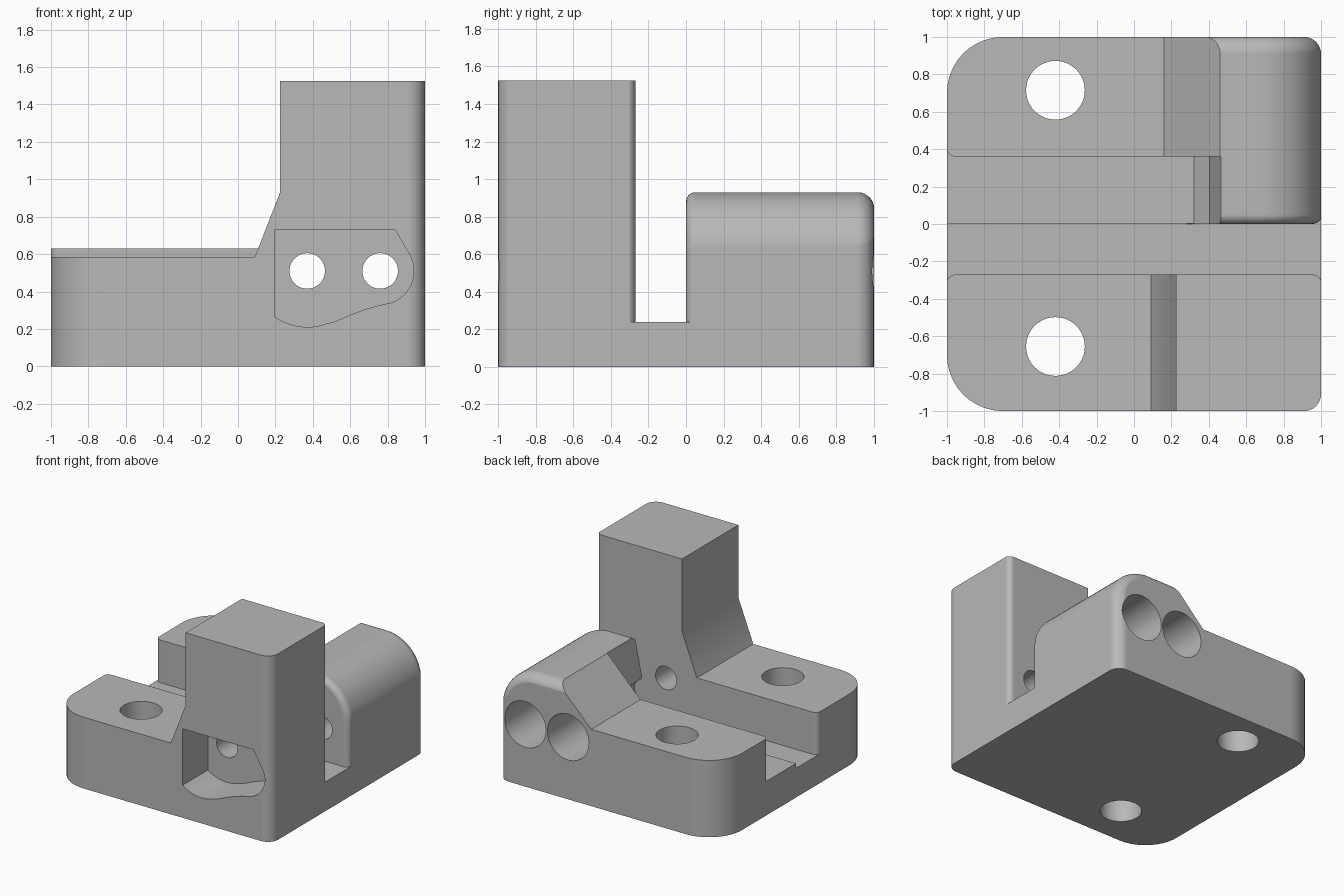
import bpy
import bmesh
from math import sin, cos, pi, radians

if "Cube" in bpy.data.objects:
    bpy.data.objects.remove(bpy.data.objects["Cube"], do_unlink=True)

grey = bpy.data.materials.new("plain grey")
grey.use_nodes = True
grey.diffuse_color = (0.48, 0.48, 0.48, 1)
grey.node_tree.nodes["Principled BSDF"].inputs["Base Color"].default_value = grey.diffuse_color


def prism(name, points, axis, low, high, rounds=()):
    """Extrude a 2D outline along Y or Z, then round the edges picked by each rule."""
    bm = bmesh.new()
    place = (lambda u, v, w: (u, w, v)) if axis == "Y" else (lambda u, v, w: (u, v, w))
    near = [bm.verts.new(place(u, v, low)) for u, v in points]
    far = [bm.verts.new(place(u, v, high)) for u, v in points]
    bm.faces.new(near)
    bm.faces.new(far)
    for i in range(len(points)):
        j = (i + 1) % len(points)
        bm.faces.new((near[i], near[j], far[j], far[i]))
    bmesh.ops.recalc_face_normals(bm, faces=bm.faces)
    for rule, radius, steps in rounds:
        edges = [e for e in bm.edges if rule(e.verts[0].co, e.verts[1].co)]
        bmesh.ops.bevel(bm, geom=edges, offset=radius, offset_type="OFFSET",
                        segments=steps, profile=0.5, affect="EDGES")
    mesh = bpy.data.meshes.new(name)
    bm.to_mesh(mesh)
    bm.free()
    mesh.materials.append(grey)
    obj = bpy.data.objects.new(name, mesh)
    bpy.context.collection.objects.link(obj)
    return obj


def arc(cx, cy, r, start, end, steps):
    return [(cx + r * cos(start + (end - start) * i / steps),
             cy + r * sin(start + (end - start) * i / steps)) for i in range(steps + 1)]


def rect(x0, x1, y0, y1):
    return [(x0, y0), (x1, y0), (x1, y1), (x0, y1)]


def cylinder(name, u, v, r, axis, low, high):
    return prism(name, arc(u, v, r, 0, 2 * pi, 48)[:-1], axis, low, high)


def combine(target, tool, operation):
    mod = target.modifiers.new("combine", "BOOLEAN")
    mod.object = tool
    mod.operation = operation
    mod.solver = "EXACT"
    bpy.context.view_layer.objects.active = target
    bpy.ops.object.modifier_apply(modifier=mod.name)
    bpy.data.objects.remove(tool, do_unlink=True)


def upright(a, b):
    return abs(a.x - b.x) + abs(a.y - b.y) < 1e-4


E = 1.003  # parts overshoot slightly and are trimmed by the outer outline

# Floor and the slightly raised rear half of the channel
body = prism("bracket_body", rect(-1.2, 1.2, -1.2, 1.2), "Z", -0.2, 0.24)
step = prism("channel_step", rect(-1.2, 0.9, 0.003, 0.6), "Z", -0.12, 0.28)

# Front bar with sloped foot and tall tower
tower = prism("front_tower",
              [(-E, -0.1), (E, -0.1), (E, 1.525), (0.225, 1.525), (0.225, 0.93),
               (0.09, 0.585), (-E, 0.585)], "Y", -1.2, -0.27,
              [(lambda a, b: upright(a, b) and abs(a.x) > 1 and a.y > -0.5, 0.05, 6)])

# Low rear bar
bar = prism("rear_bar", rect(-E, 0.9, 0.36, 1.2), "Z", -0.15, 0.63,
            [(lambda a, b: upright(a, b) and a.x < 0 and a.y < 0.5, 0.05, 6)])


# Rear block with a large rounded shoulder and softened end edges
def end_edge(y):
    return lambda a, b: (abs(a.y - y) < 1e-4 and abs(b.y - y) < 1e-4
                         and max(a.z, b.z) > 0 and max(a.x, b.x) > 0.1)


block = prism("rear_block",
              [(0, -0.08), (E, -0.08)] + arc(E - 0.33, 0.6, 0.33, 0, pi / 2, 16) + [(0, 0.93)],
              "Y", 0, E, [(end_edge(0), 0.05, 6), (end_edge(E), 0.09, 8)])
ramp = prism("ramp_cutter", [(-0.2, 0.27), (0.8, 1.27), (-0.2, 1.27)], "Y", 0.352, 1.3)
notch = prism("notch_cutter",
              [(-0.2, 0.2), (0.24, 0.2), (0.4, 0.36), (0.4, 0.62), (0.465, 0.93),
               (0.486, 1.03), (-0.2, 1.03)], "Y", -0.2, 0.362)
for cutter in (ramp, notch):
    combine(block, cutter, "DIFFERENCE")

for part in (step, tower, bar, block):
    combine(body, part, "UNION")

# Outer outline with large left corners and small right corners
outline = prism("outer_outline", rect(-1, 1, -1, 1), "Z", 0, 2,
                [(lambda a, b: upright(a, b) and a.x < -0.9, 0.3, 14),
                 (lambda a, b: upright(a, b) and a.x > 0.9, 0.09, 8)])
combine(body, outline, "INTERSECT")

# Mounting holes
for y in (0.715, -0.655):
    combine(body, cylinder("mount_hole", -0.42, y, 0.157, "Z", -0.5, 1.8), "DIFFERENCE")

# Clamp bolt holes with rear counterbores
for x in (0.37, 0.76):
    combine(body, cylinder("bolt_hole", x, 0.51, 0.095, "Y", -1.5, 1.5), "DIFFERENCE")
    combine(body, cylinder("counterbore", x, 0.51, 0.188, "Y", 0.5, 1.4), "DIFFERENCE")

# Front pocket with a wavy lower edge
pocket = prism("front_pocket",
               [(0.195, 0.73), (0.84, 0.73)]
               + arc(0.76, 0.51, 0.18, radians(28), radians(-70), 12)
               + [(0.75, 0.325), (0.68, 0.305), (0.6, 0.275), (0.52, 0.24)]
               + arc(0.37, 0.51, 0.3, radians(-70), radians(-125.5), 8),
               "Y", -1.3, -0.67)
combine(body, pocket, "DIFFERENCE")

# Smooth the rounded surfaces while keeping corners crisp
bpy.ops.object.select_all(action="DESELECT")
body.select_set(True)
bpy.context.view_layer.objects.active = body
bpy.ops.object.shade_smooth_by_angle(angle=radians(25))
weighted = body.modifiers.new("weighted normals", "WEIGHTED_NORMAL")
weighted.keep_sharp = True
